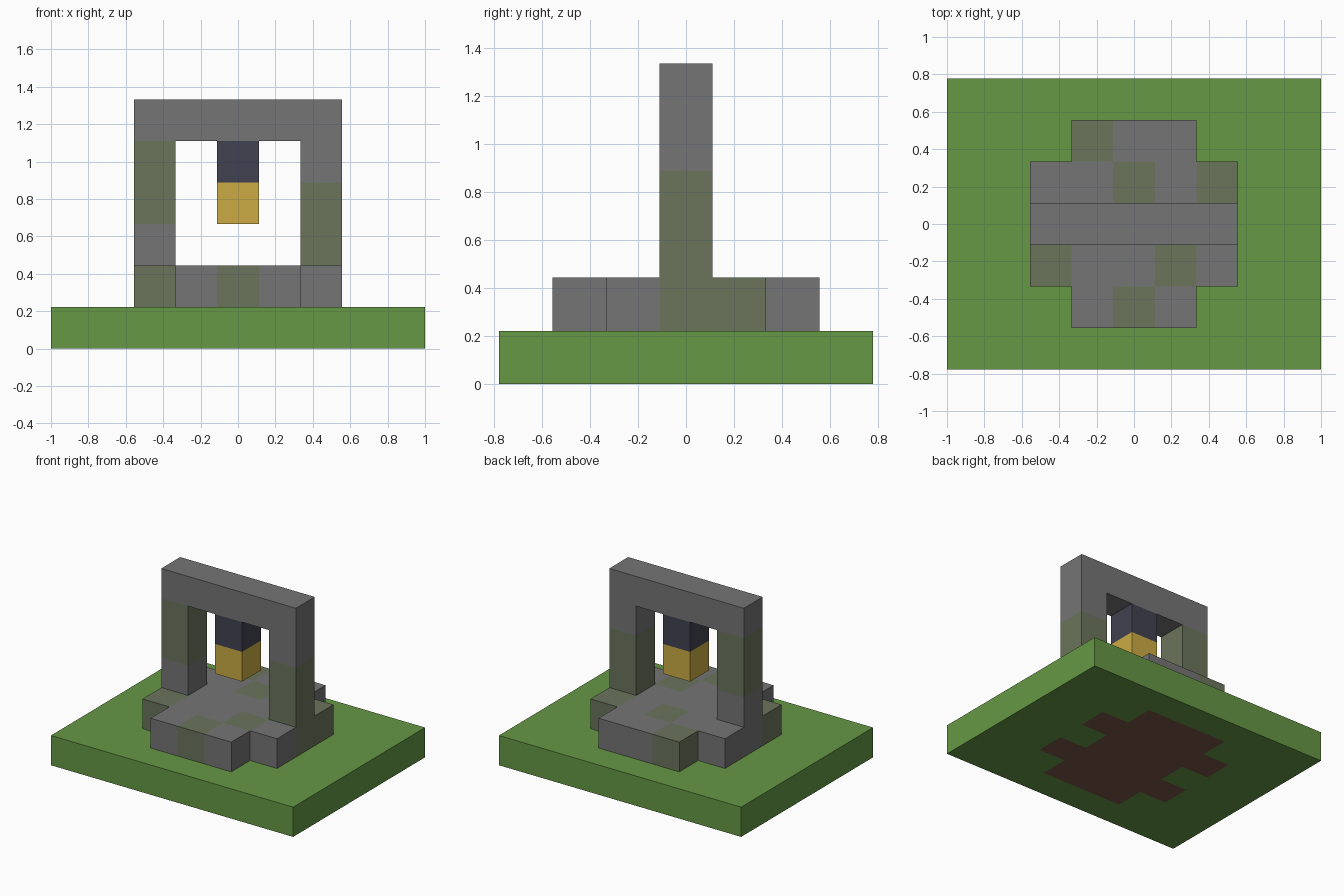
import bpy
import bmesh
from mathutils import Vector

cube = bpy.data.objects.get("Cube")
if cube:
    bpy.data.objects.remove(cube, do_unlink=True)

UNIT = 2 / 9  # edge of one block


def make_material(name, rgb):
    linear = [((c / 255 + 0.055) / 1.055) ** 2.4 for c in rgb] + [1]
    mat = bpy.data.materials.new(name)
    mat.use_nodes = True
    mat.diffuse_color = linear
    bsdf = next(n for n in mat.node_tree.nodes if n.type == "BSDF_PRINCIPLED")
    bsdf.inputs["Base Color"].default_value = linear
    bsdf.inputs["Roughness"].default_value = 0.9
    return mat


materials = {
    "grass": make_material("grass green", (102, 152, 69)),
    "dirt": make_material("dirt brown", (124, 89, 73)),
    "stone": make_material("stone grey", (117, 117, 117)),
    "moss": make_material("mossy stone", (107, 117, 92)),
    "iron": make_material("dark iron", (66, 66, 82)),
    "gold": make_material("bell gold", (203, 171, 68)),
}


def box(xs, ys, zs, color):
    """Filled block range: cell -> colour name."""
    return {(x, y, z): color for x in xs for y in ys for z in zs}


def recolor(cells, color, spots):
    cells.update({spot: color for spot in spots})


one, three, five = range(0, 1), range(-1, 2), range(-2, 3)

# Ground slab, with dirt under the platform
ground = box(range(-4, 5), range(-3, 4), one, "grass")
ground.update(box(three, five, one, "dirt"))
ground.update(box((-2, 2), (-1, 1), one, "dirt"))

# Cross-shaped stone platform with mossy blocks
platform = box(three, five, [1], "stone")
platform.update(box((-2, 2), (-1, 1), [1], "stone"))
recolor(platform, "moss", [(-1, 2, 1), (0, 1, 1), (2, 1, 1),
                           (-2, -1, 1), (1, -1, 1), (0, -2, 1)])

# Pillars and the beam across them
right_pillar = box([-2], one, range(1, 5), "stone")
recolor(right_pillar, "moss", [(-2, 0, 3), (-2, 0, 4)])
left_pillar = box([2], one, range(1, 5), "stone")
recolor(left_pillar, "moss", [(2, 0, 1), (2, 0, 2), (2, 0, 3)])
beam = box(five, one, [5], "stone")

parts = {
    "ground_slab": ground,
    "stone_platform": platform,
    "right_pillar": right_pillar,
    "left_pillar": left_pillar,
    "top_beam": beam,
    "bell_hanger": box(one, one, [4], "iron"),
    "bell": box(one, one, [3], "gold"),
}
occupied = set().union(*parts.values())


def build(name, cells):
    """Make the outer shell of the blocks, without faces between blocks."""
    colors = sorted(set(cells.values()))
    mesh = bpy.data.meshes.new(name)
    for color in colors:
        mesh.materials.append(materials[color])
    bm = bmesh.new()
    for cell, color in cells.items():
        center = Vector(cell) + Vector((0, 0, 0.5))
        for axis in range(3):
            for sign in (-1, 1):
                normal = Vector((0, 0, 0))
                normal[axis] = sign
                if tuple(int(c) for c in Vector(cell) + normal) in occupied:
                    continue
                u = Vector((0, 0, 0))
                u[(axis + 1) % 3] = 0.5
                v = normal.cross(u)
                mid = center + normal / 2
                corners = (mid - u - v, mid + u - v, mid + u + v, mid - u + v)
                face = bm.faces.new([bm.verts.new(c * UNIT) for c in corners])
                face.material_index = colors.index(color)
    bmesh.ops.remove_doubles(bm, verts=bm.verts, dist=0.001)
    # Join coplanar squares of one colour
    bmesh.ops.dissolve_limit(bm, angle_limit=0.01, verts=bm.verts,
                             edges=bm.edges, delimit={"MATERIAL"})
    bm.to_mesh(mesh)
    bm.free()
    bpy.context.collection.objects.link(bpy.data.objects.new(name, mesh))


for part_name, part_cells in parts.items():
    build(part_name, part_cells)
